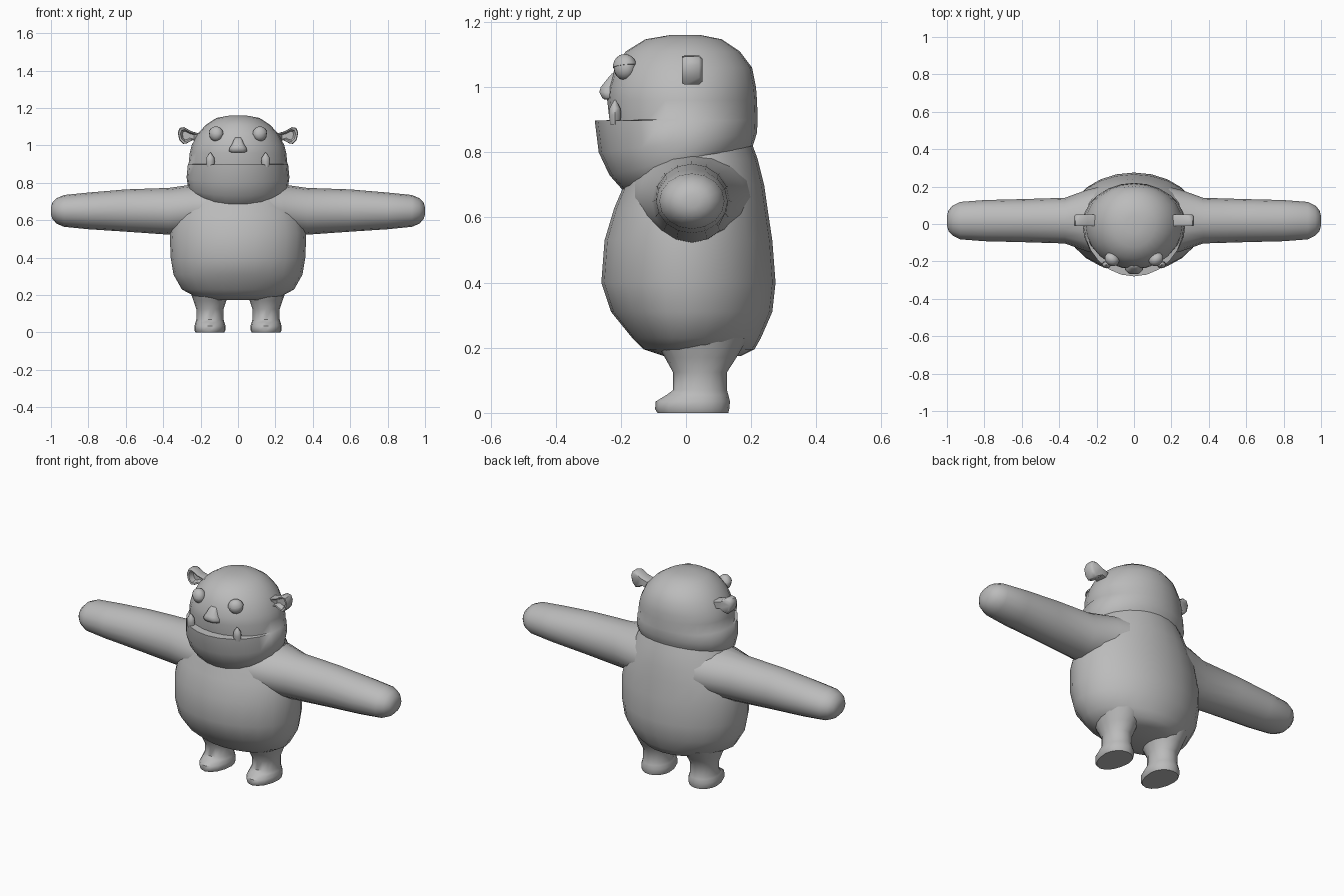
import bpy, bmesh, math
from mathutils import Vector, Matrix

if "Cube" in bpy.data.objects:
    bpy.data.objects.remove(bpy.data.objects["Cube"])

fur = bpy.data.materials.new("grey_skin")
fur.diffuse_color = (0.5, 0.5, 0.5, 1)
fur.use_nodes = True
fur.node_tree.nodes["Principled BSDF"].inputs["Base Color"].default_value = fur.diffuse_color


def finish(name, bm, angle=50):
    bmesh.ops.recalc_face_normals(bm, faces=bm.faces)
    me = bpy.data.meshes.new(name)
    bm.to_mesh(me)
    bm.free()
    ob = bpy.data.objects.new(name, me)
    bpy.context.collection.objects.link(ob)
    me.materials.append(fur)
    bpy.ops.object.select_all(action='DESELECT')
    ob.select_set(True)
    bpy.context.view_layer.objects.active = ob
    bpy.ops.object.shade_smooth_by_angle(angle=math.radians(angle))
    return ob


def loft(name, rings, angle=50):
    """Skin a list of closed rings and cap both ends."""
    bm = bmesh.new()
    vs = [[bm.verts.new(p) for p in r] for r in rings]
    n = len(vs[0])
    for a, b in zip(vs, vs[1:]):
        for i in range(n):
            j = (i + 1) % n
            bm.faces.new((a[i], a[j], b[j], b[i]))
    bm.faces.new(vs[0])
    bm.faces.new(vs[-1])
    return finish(name, bm, angle)


def flat_ring(zf, zb, w, yf, yb, cx=0.0, n=24, mid=0.0):
    """Oval with separate front/back depth, tilted from zf (front) to zb (back)."""
    pts = []
    for i in range(n):
        a = 2 * math.pi * i / n
        c, s = math.cos(a), math.sin(a)
        y = mid + (s * (yb - mid) if s > 0 else -s * (yf - mid))
        pts.append((cx + w * c, y, zf + (zb - zf) * (s + 1) / 2))
    return pts


# Torso
torso = [(.175, .17, -.07, .17), (.195, .235, -.13, .21), (.23, .30, -.165, .23),
         (.31, .345, -.23, .265), (.40, .36, -.26, .275), (.53, .365, -.25, .265),
         (.63, .345, -.22, .25), (.70, .31, -.19, .24), (.78, .27, -.165, .22),
         (.86, .22, -.12, .19)]
loft("torso", [flat_ring(z, z, w, f, b) for z, w, f, b in torso])

# Head: jaw, mouth shelf, then the rounded skull
head = [(.67, .83, .23, -.17, .19), (.685, .82, .25, -.195, .205), (.73, .835, .268, -.235, .21),
        (.80, .86, .275, -.268, .218), (.897, .90, .268, -.28, .22),
        (.899, .905, .264, -.235, .22), (.96, .96, .258, -.242, .218),
        (1.0, 1.0, .248, -.238, .215), (1.06, 1.06, .217, -.218, .203),
        (1.11, 1.11, .172, -.185, .165), (1.147, 1.147, .115, -.125, .11),
        (1.16, 1.16, .045, -.05, .045)]
loft("head", [flat_ring(*r) for r in head], 60)

# Muzzle details and limbs, built for each side
arm = [(.15, .19, .135, .665), (.25, .165, .13, .66), (.37, .122, .125, .648), (.60, .115, .113, .652),
       (.80, .11, .098, .65), (.93, .10, .085, .65), (.97, .08, .068, .65),
       (.992, .055, .045, .65), (1.0, .025, .02, .65)]
leg = [(0, .077, -.088, .13), (.012, .083, -.095, .133), (.035, .083, -.093, .135),
       (.055, .077, -.06, .13), (.07, .073, -.04, .126), (.125, .073, -.04, .126),
       (.17, .088, -.065, .155), (.23, .11, -.10, .19)]
for s, side in ((1, "left"), (-1, "right")):
    # Arm
    rings = []
    for x, ry, rz, cz in arm:
        rings.append([(s * x, .018 + ry * math.cos(math.pi * i / 8),
                       cz + rz * math.sin(math.pi * i / 8)) for i in range(16)])
    loft(side + "_arm", rings)

    # Leg with foot
    loft(side + "_leg", [flat_ring(z, z, w, f, b, s * .15, 16, .045) for z, w, f, b in leg])

    # Eyeball and upper lid
    turn = Matrix.Rotation(s * math.radians(33), 4, 'Z')
    for part, r in (("eye", .038), ("eyelid", .042)):
        bm = bmesh.new()
        bmesh.ops.create_uvsphere(bm, u_segments=16, v_segments=10, radius=r)
        if part == "eyelid":
            bmesh.ops.bisect_plane(bm, geom=bm.verts[:] + bm.edges[:] + bm.faces[:],
                                   plane_co=(0, 0, .004), plane_no=(0, 0, 1), clear_inner=True)
            bmesh.ops.holes_fill(bm, edges=[e for e in bm.edges if e.is_boundary])
        tilt = Matrix.Rotation(s * math.radians(-10), 4, 'Y')
        bm.transform(Matrix.Translation((s * .118, -.188, 1.06)) @ turn @ tilt
                     @ Matrix.Diagonal((1, .85, 1, 1)))
        finish(side + "_" + part, bm)

    # Tusk
    tusk = [(.885, .018), (.915, .024), (.935, .021), (.952, .010), (.962, .002)]
    loft(side + "_tusk", [[(s * .148 + r * math.cos(a), -.218 + .8 * r * math.sin(a), z)
                           for a in [math.pi * i / 4 for i in range(8)]] for z, r in tusk])

    # Ear: rounded plate with a hollow front
    outline = [(.20, 1.015), (.20, 1.062), (.25, 1.076), (.288, 1.098), (.312, 1.094),
               (.322, 1.068), (.314, 1.03), (.294, 1.008), (.272, 1.012), (.245, 1.028)]
    cx, cz = .272, 1.052

    def ear_ring(y, k):
        return [(s * (cx + (x - cx) * k), y, cz + (z - cz) * k) for x, z in outline]
    loft(side + "_ear", [ear_ring(.05, .8), ear_ring(.04, 1), ear_ring(-.003, 1),
                         ear_ring(-.012, .92), ear_ring(-.010, .72), ear_ring(.018, .5)])

# Nose: narrow bridge flaring to a wide tip
nose = [(.963, .036, -.252), (.968, .048, -.258), (.985, .046, -.266), (1.0, .036, -.262),
        (1.03, .022, -.238), (1.042, .015, -.225)]
loft("nose", [[(-w, -.20, z), (-w, (y - .23) / 2, z), (-w * .55, y, z), (w * .55, y, z),
               (w, (y - .23) / 2, z), (w, -.20, z)] for z, w, y in nose], 60)
